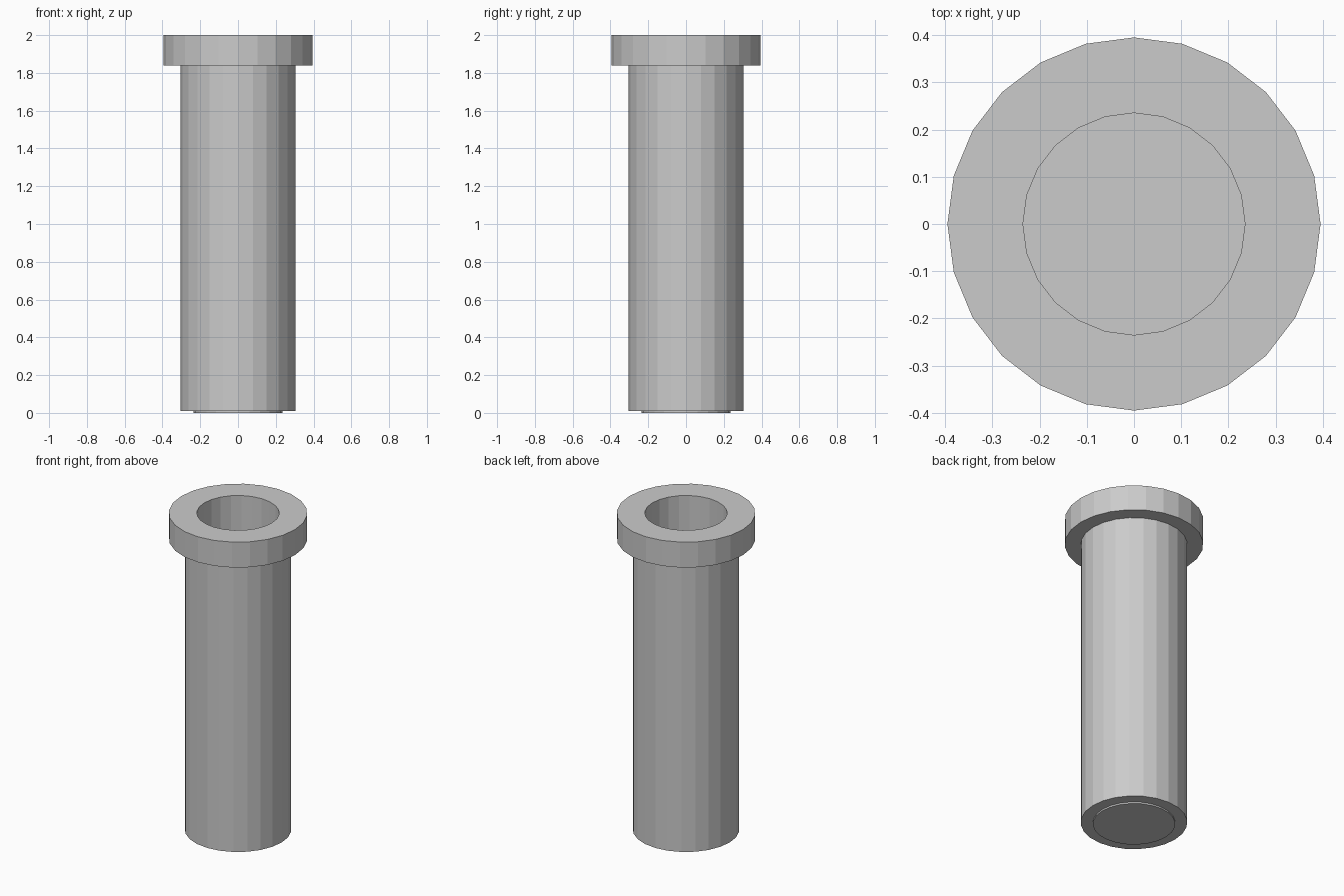
import bpy, bmesh
from math import cos, sin, tau

if "Cube" in bpy.data.objects:
    bpy.data.objects.remove(bpy.data.objects["Cube"])

SIDES = 24


def lathe(name, profile):
    """Revolve an (r, z) profile; the two open ends are closed by discs."""
    bm = bmesh.new()
    rings = [[bm.verts.new((r * cos(tau * i / SIDES), r * sin(tau * i / SIDES), z))
              for i in range(SIDES)] for r, z in profile]
    for a, b in zip(rings, rings[1:]):
        for i in range(SIDES):
            j = (i + 1) % SIDES
            bm.faces.new((a[i], a[j], b[j], b[i]))
    bm.faces.new(rings[0][::-1])
    bm.faces.new(rings[-1])
    mesh = bpy.data.meshes.new(name)
    bm.to_mesh(mesh)
    bm.free()
    obj = bpy.data.objects.new(name, mesh)
    bpy.context.collection.objects.link(obj)
    return obj


# Hollow flanged tube: raised base disc, outer wall, collar, bore, thin floor
lathe("flanged_tube", [
    (0.235, 0.0), (0.235, 0.01),
    (0.304, 0.01), (0.304, 1.84),
    (0.395, 1.84), (0.395, 2.0),
    (0.235, 2.0), (0.235, 0.012),
])
